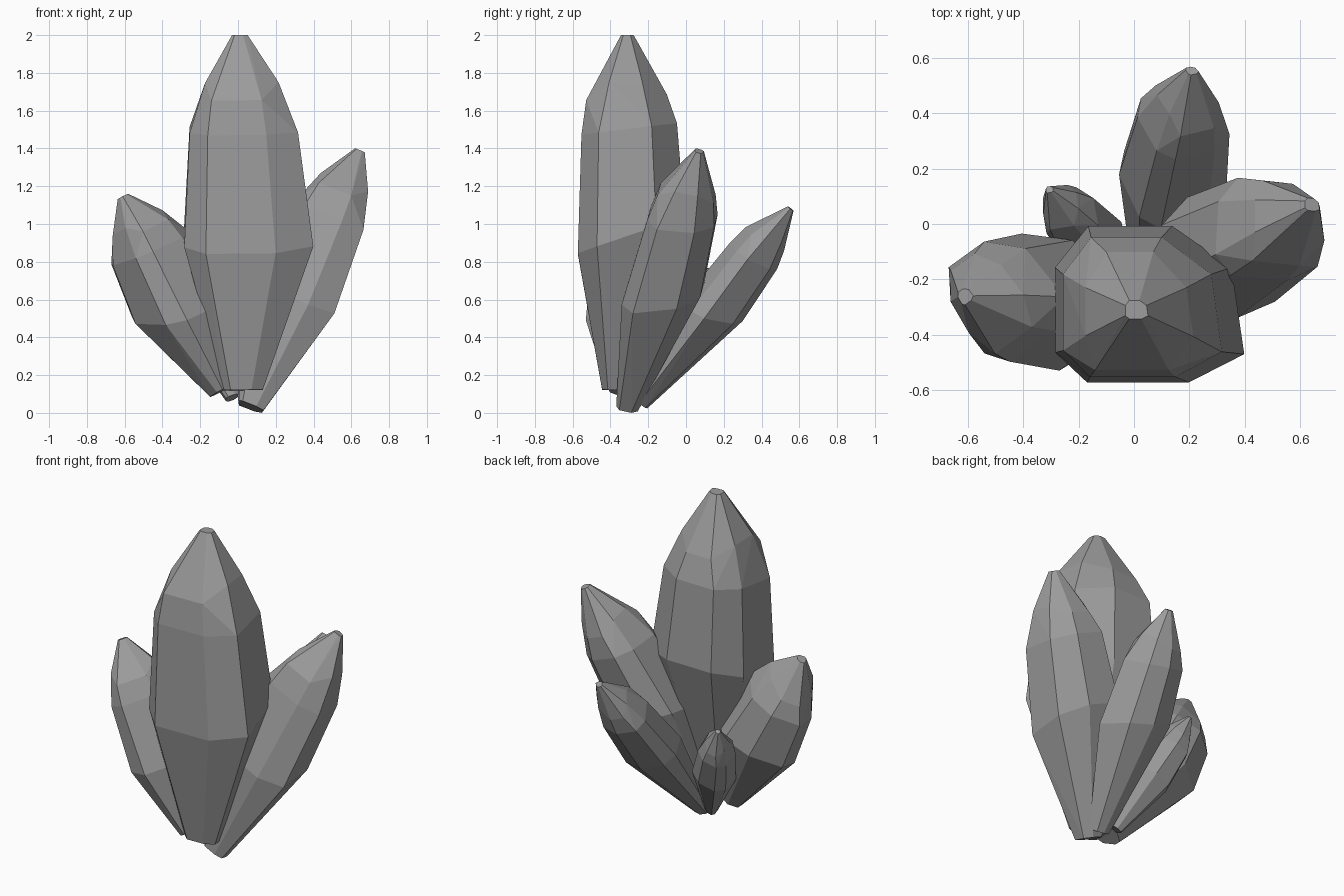
import bpy, bmesh
from math import radians, cos, sin
from mathutils import Vector

cube = bpy.data.objects.get("Cube")
if cube:
    bpy.data.objects.remove(cube, do_unlink=True)

# Single stone colour
stone = bpy.data.materials.new("grey_stone")
stone.use_nodes = True
GREY = (0.33, 0.33, 0.33, 1)
stone.diffuse_color = GREY
shader = stone.node_tree.nodes["Principled BSDF"]
shader.inputs["Base Color"].default_value = GREY
shader.inputs["Roughness"].default_value = 0.8

# Irregular eight-sided cross-section shared by all crystals
OUTLINE = [(-1, -.62), (-.67, -1), (.4, -1), (.98, -.64),
           (.85, .47), (.23, 1), (-.65, 1), (-1, .47)]


def crystal(name, base, belt, tip, width, depth, roll=0):
    """Faceted crystal: narrow foot, tilted belt, shoulder, staggered crown, blunt tip."""
    base, belt, tip = Vector(base), Vector(belt), Vector(tip)
    axis = (tip - base).normalized()
    side = Vector((1, 0, 0))
    side = (side - axis * side.dot(axis)).normalized()
    up = axis.cross(side)
    c, s = cos(radians(roll)), sin(radians(roll))

    bm = bmesh.new()

    def point(centre, corner, wide, deep, tilt=0):
        x, y = corner[0] * wide, corner[1] * deep
        across = side * (x * c - y * s) * width + up * (x * s + y * c) * depth
        bm.verts.new(centre + across + axis * y * depth * tilt)

    for corner in OUTLINE:
        point(base, corner, .3, .3)
        point(belt, corner, 1, 1, .37)
        point(belt.lerp(tip, .53), corner, .84, .9, .15)
        # Front faces break lower and wider than the back and the corner faces
        if corner[1] == -1:
            point(belt.lerp(tip, .69), corner, .72, .8, .1)
        elif corner[1] == 1:
            point(belt.lerp(tip, .69), corner, .56, .72, .1)
        else:
            point(belt.lerp(tip, .76), corner, .57, .57)
        point(tip, corner, .12, .12)

    bmesh.ops.convex_hull(bm, input=bm.verts)
    loose = [v for v in bm.verts if not v.link_faces]
    bmesh.ops.delete(bm, geom=loose, context='VERTS')
    bmesh.ops.dissolve_limit(bm, angle_limit=.06, verts=bm.verts, edges=bm.edges)
    bmesh.ops.recalc_face_normals(bm, faces=bm.faces)

    mesh = bpy.data.meshes.new(name)
    bm.to_mesh(mesh)
    bm.free()
    mesh.materials.append(stone)
    obj = bpy.data.objects.new(name, mesh)
    bpy.context.collection.objects.link(obj)


# Tall central crystal and the four leaning around it
crystal("main_crystal", (.03, -.36, .12), (.06, -.29, .94), (.01, -.31, 2), .345, .28)
crystal("left_crystal", (.07, -.31, .03), (.31, -.125, .62), (.645, .07, 1.385), .24, .195)
crystal("right_crystal", (-.08, -.33, .12), (-.3, -.255, .55), (-.61, -.26, 1.145), .23, .225, 32)
crystal("back_crystal", (.06, -.24, .05), (.135, .15, .53), (.21, .555, 1.08), .175, .145, 25)
crystal("small_crystal", (-.03, -.2, .08), (-.135, -.06, .37), (-.305, .125, .76), .12, .105)
